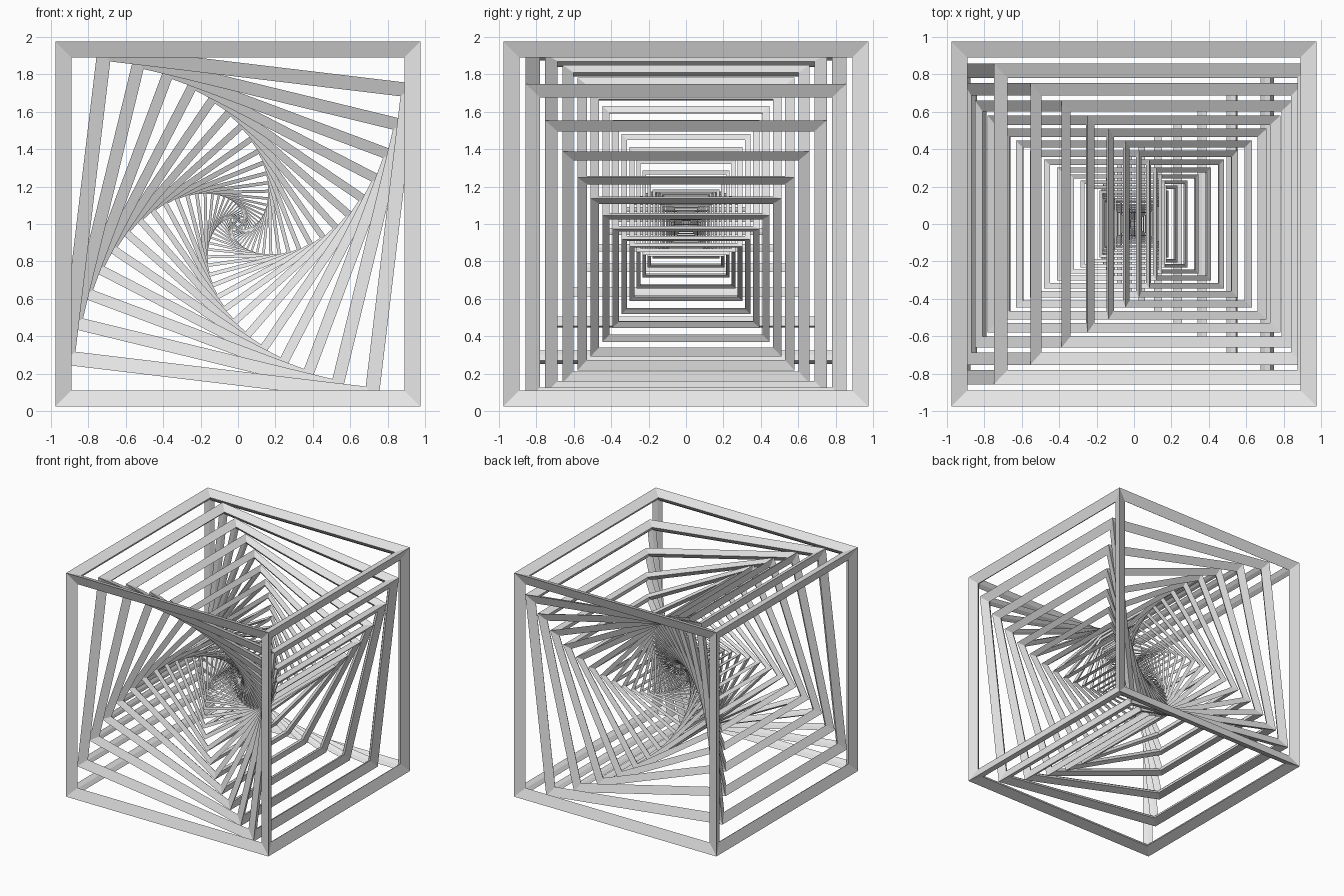
import bpy
import bmesh
import math

FRAMES = 36        # nested frames
SHRINK = 0.878     # size of each frame relative to the one around it
TWIST = math.radians(6.83)   # turn of each frame about the y axis
BAR = 0.11         # bar thickness of the outermost frame

default_cube = bpy.data.objects.get("Cube")
if default_cube:
    bpy.data.objects.remove(default_cube, do_unlink=True)

# Single light grey material
grey = bpy.data.materials.new("light_grey")
grey.use_nodes = True
color = (0.8, 0.8, 0.8, 1.0)
grey.diffuse_color = color
for node in grey.node_tree.nodes:
    if node.type == 'BSDF_PRINCIPLED':
        node.inputs["Base Color"].default_value = color

# Cube shared by all frames
mesh = bpy.data.meshes.new("cube_frame")
bm = bmesh.new()
bmesh.ops.create_cube(bm, size=2.0 - BAR)
bm.to_mesh(mesh)
bm.free()
mesh.materials.append(grey)

# Frames, each smaller and turned further than the last
for i in range(FRAMES):
    frame = bpy.data.objects.new(f"cube_frame_{i + 1}", mesh)
    bpy.context.collection.objects.link(frame)
    frame.location.z = 1.0
    frame.rotation_euler.y = i * TWIST
    frame.scale = [SHRINK ** i] * 3
    wire = frame.modifiers.new("bars", 'WIREFRAME')
    wire.thickness = BAR
    wire.offset = 0.0
    wire.use_even_offset = True
    wire.use_relative_offset = False
    wire.use_replace = True
